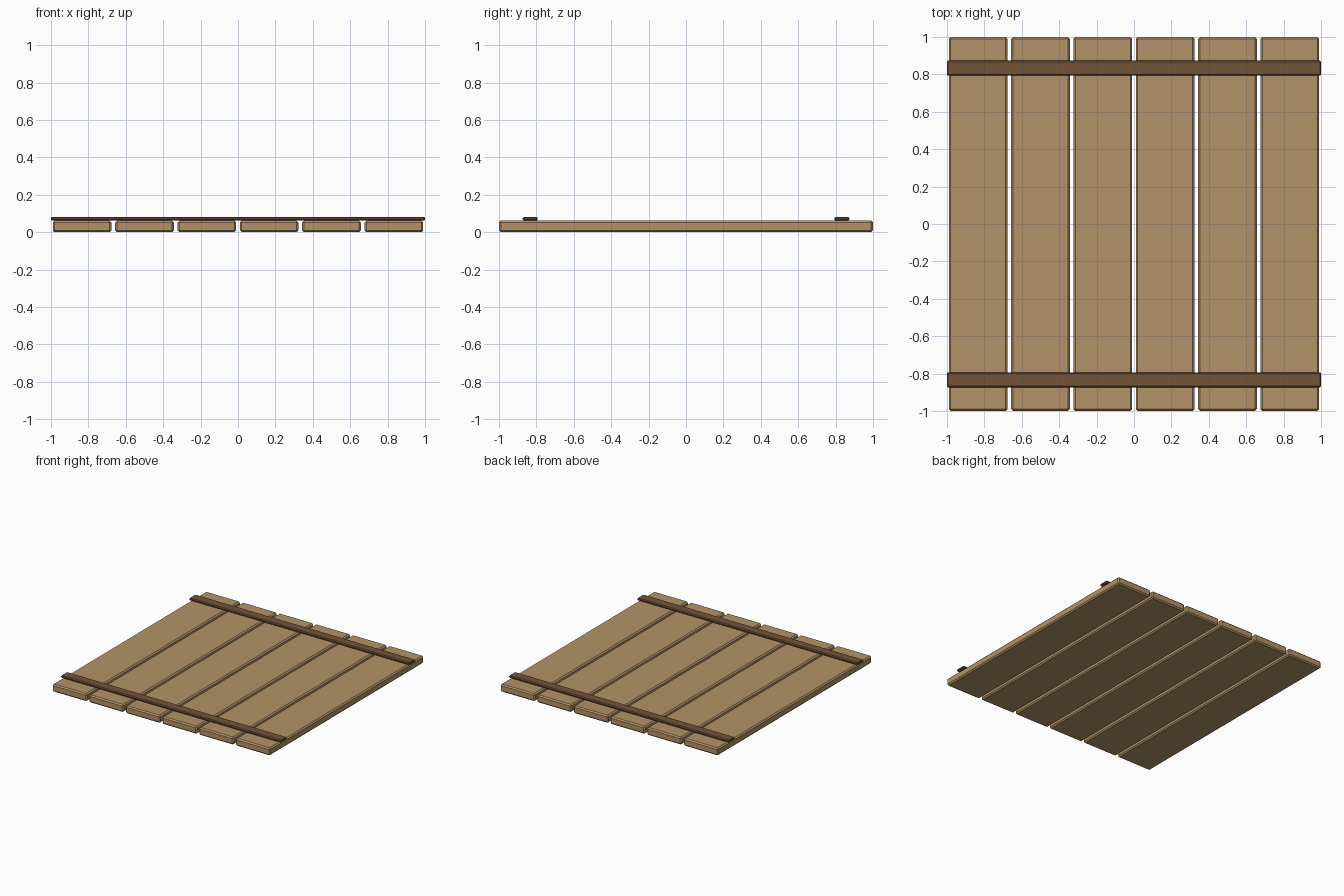
import bpy
import bmesh
from mathutils import Matrix

if "Cube" in bpy.data.objects:
    bpy.data.objects.remove(bpy.data.objects["Cube"], do_unlink=True)


def make_material(name, color):
    mat = bpy.data.materials.new(name)
    mat.use_nodes = True
    mat.diffuse_color = color
    mat.node_tree.nodes["Principled BSDF"].inputs["Base Color"].default_value = color
    return mat


def make_board(name, size, center, chamfer, mat):
    bm = bmesh.new()
    bmesh.ops.create_cube(bm, size=1, matrix=Matrix.Diagonal((*size, 1)))
    mesh = bpy.data.meshes.new(name)
    bm.to_mesh(mesh)
    bm.free()
    mesh.materials.append(mat)
    obj = bpy.data.objects.new(name, mesh)
    obj.location = center
    bpy.context.collection.objects.link(obj)
    bevel = obj.modifiers.new("chamfer", 'BEVEL')
    bevel.width = chamfer
    bevel.segments = 1
    return obj


light_wood = make_material("light wood", (0.45, 0.29, 0.14, 1))
dark_wood = make_material("dark wood", (0.17, 0.088, 0.038, 1))

PLANKS = 6
PITCH = 2 / PLANKS
PLANK_H = 0.062
BATTEN_H = 0.02

# Row of planks running front to back
for i in range(PLANKS):
    x = (i - (PLANKS - 1) / 2) * PITCH
    make_board(f"plank_{i + 1}", (PITCH - 0.02, 2, PLANK_H),
               (x, 0, PLANK_H / 2), 0.01, light_wood)

# Cross battens lying on the planks
for name, side in (("front_batten", -1), ("back_batten", 1)):
    make_board(name, (2, 0.08, BATTEN_H),
               (0, side * 0.833, PLANK_H + BATTEN_H / 2), 0.006, dark_wood)
